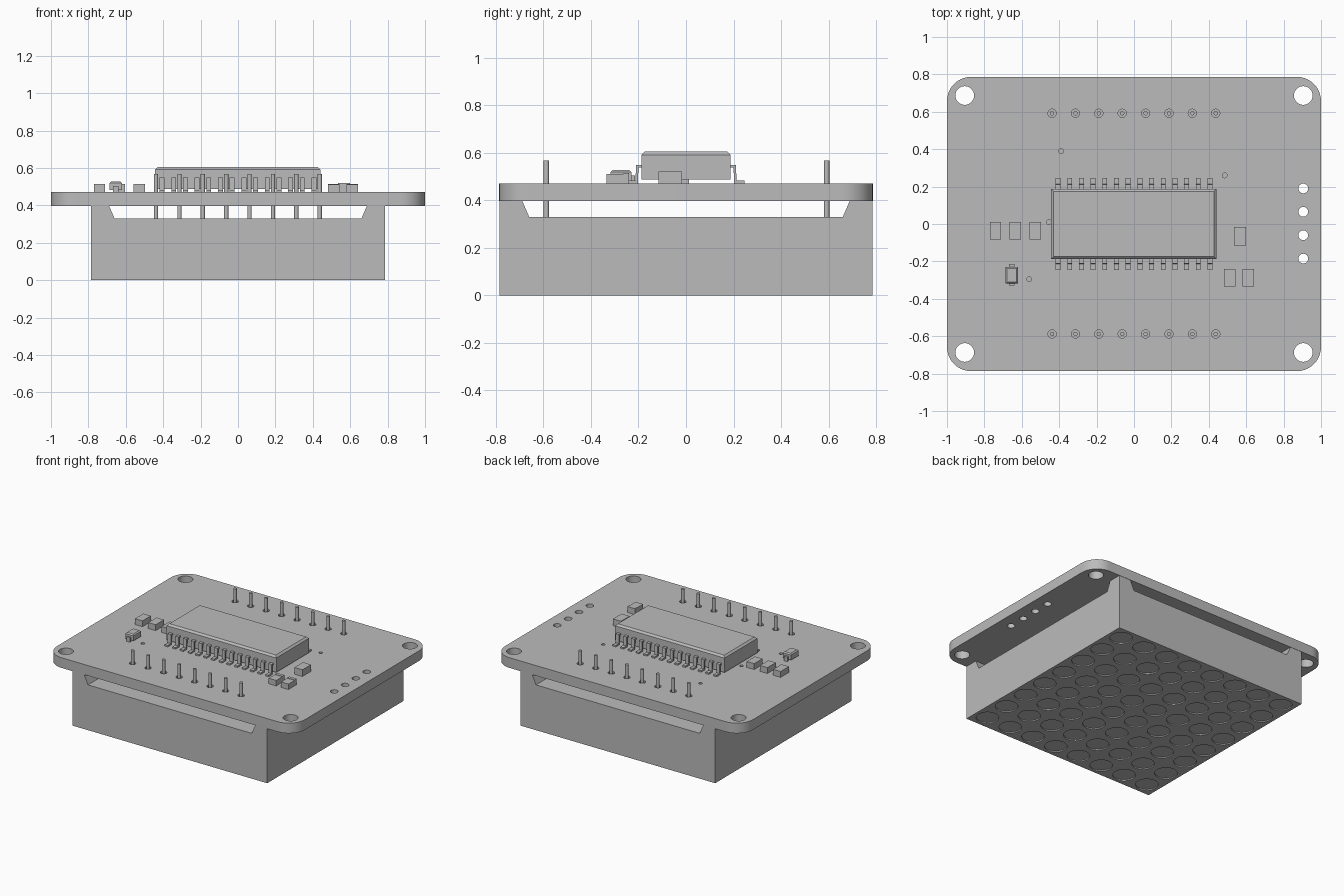
import bpy, bmesh, math
from mathutils import Matrix, Vector

if "Cube" in bpy.data.objects:
    bpy.data.objects.remove(bpy.data.objects["Cube"])

grey = bpy.data.materials.new("plain grey")
grey.use_nodes = True
colour = (0.5, 0.5, 0.5, 1)
grey.diffuse_color = colour
grey.node_tree.nodes["Principled BSDF"].inputs["Base Color"].default_value = colour

BOARD_BOTTOM, BOARD_TOP = 0.398, 0.472
HALF_BODY = 0.785


def finish(name, bm):
    bmesh.ops.recalc_face_normals(bm, faces=bm.faces)
    mesh = bpy.data.meshes.new(name)
    bm.to_mesh(mesh)
    bm.free()
    mesh.materials.append(grey)
    obj = bpy.data.objects.new(name, mesh)
    bpy.context.collection.objects.link(obj)
    return obj


def activate(obj):
    bpy.ops.object.select_all(action="DESELECT")
    obj.select_set(True)
    bpy.context.view_layer.objects.active = obj


def smooth(obj):
    activate(obj)
    bpy.ops.object.shade_smooth_by_angle(angle=math.radians(35))


def cut(obj, cutter):
    activate(obj)
    mod = obj.modifiers.new("cut", "BOOLEAN")
    mod.operation = "DIFFERENCE"
    mod.solver = "EXACT"
    mod.object = cutter
    bpy.ops.object.modifier_apply(modifier=mod.name)
    bpy.data.objects.remove(cutter)


def add_box(bm, x0, x1, y0, y1, z0, z1):
    size = Matrix.Diagonal((x1 - x0, y1 - y0, z1 - z0, 1))
    centre = Matrix.Translation(((x0 + x1) / 2, (y0 + y1) / 2, (z0 + z1) / 2))
    return bmesh.ops.create_cube(bm, size=1, matrix=centre @ size)["verts"]


def add_rod(bm, x, y, z0, z1, radius, sides=24):
    bmesh.ops.create_cone(bm, cap_ends=True, segments=sides, radius1=radius, radius2=radius,
                          depth=z1 - z0, matrix=Matrix.Translation((x, y, (z0 + z1) / 2)))


def add_prism(bm, points, direction):
    face = bm.faces.new([bm.verts.new(p) for p in points])
    new = bmesh.ops.extrude_face_region(bm, geom=[face])["geom"]
    moved = [g for g in new if isinstance(g, bmesh.types.BMVert)]
    bmesh.ops.translate(bm, verts=moved, vec=Vector(direction))


def chamfer_top(bm, verts, width):
    top = max(v.co.z for v in verts)
    edges = {e for v in verts for e in v.link_edges
             if all(abs(w.co.z - top) < 1e-5 for w in e.verts)}
    bmesh.ops.bevel(bm, geom=list(edges), offset=width, segments=1, affect="EDGES")


# Positions shared by the pins and their holes
pin_spots = [(-0.438 + 0.125 * i, y) for y in (-0.588, 0.592) for i in range(8)]

# Circuit board with rounded corners
bm = bmesh.new()
corner, steps = 0.13, 10
outline = []
for k, (sx, sy) in enumerate(((1, 1), (-1, 1), (-1, -1), (1, -1))):
    for s in range(steps + 1):
        a = math.pi / 2 * (k + s / steps)
        outline.append((sx * (1 - corner) + corner * math.cos(a),
                        sy * (0.787 - corner) + corner * math.sin(a), BOARD_BOTTOM))
add_prism(bm, outline, (0, 0, BOARD_TOP - BOARD_BOTTOM))
board = finish("circuit_board", bm)

# Mounting holes, cable holes, pin holes and vias
bm = bmesh.new()
holes = [(sx * 0.905, sy * 0.687, 0.05) for sx in (-1, 1) for sy in (-1, 1)]
holes += [(0.905, 0.19 - 0.125 * i, 0.026) for i in range(4)]
holes += [(x, y, 0.022) for x, y in pin_spots]
holes += [(x, y, 0.013) for x, y in ((-0.39, 0.39), (0.485, 0.26), (-0.455, 0.01), (-0.56, -0.295))]
for x, y, r in holes:
    add_rod(bm, x, y, 0.35, 0.55, r, 32)
cut(board, finish("board_hole_cutter", bm))
smooth(board)

# Display block with sloped clearance channels that leave four corner posts
bm = bmesh.new()
add_box(bm, -HALF_BODY, HALF_BODY, -HALF_BODY, HALF_BODY, 0, BOARD_BOTTOM)
block = finish("display_block", bm)
channel = ((-0.69, BOARD_BOTTOM + 0.001), (-0.66, 0.33), (0.66, 0.33), (0.69, BOARD_BOTTOM + 0.001))
for along_x in (True, False):
    bm = bmesh.new()
    if along_x:
        add_prism(bm, [(-1, u, z) for u, z in channel], (2, 0, 0))
    else:
        add_prism(bm, [(u, -1, z) for u, z in channel], (0, 2, 0))
    cut(block, finish("channel_cutter", bm))

# Grid of shallow round light windows underneath
bm = bmesh.new()
pitch = HALF_BODY / 4
for i in range(8):
    for j in range(8):
        add_rod(bm, (i - 3.5) * pitch, (j - 3.5) * pitch, -0.02, 0.008, 0.075, 32)
cut(block, finish("light_window_cutter", bm))
smooth(block)

# Header pins
bm = bmesh.new()
for x, y in pin_spots:
    add_rod(bm, x, y, 0.33, 0.567, 0.0115, 16)
smooth(finish("header_pins", bm))

# Driver chip body
bm = bmesh.new()
chamfer_top(bm, add_box(bm, -0.443, 0.44, -0.188, 0.188, 0.487, 0.605), 0.013)
finish("driver_chip", bm)

# Chip leads, bent outwards at the foot
bm = bmesh.new()
lead = ((0.18, 0.548), (0.21, 0.548), (0.213, 0.483), (0.247, 0.483),
        (0.247, BOARD_TOP), (0.203, BOARD_TOP), (0.2, 0.538), (0.18, 0.538))
for side in (-1, 1):
    for i in range(14):
        x = (i - 6.5) * 0.0625
        add_prism(bm, [(x - 0.013, side * y, z) for y, z in lead], (0.026, 0, 0))
finish("chip_leads", bm)

# Small surface parts
bm = bmesh.new()
for x in (-0.741, -0.635, -0.528):
    add_box(bm, x - 0.03, x + 0.03, -0.084, 0.012, BOARD_TOP, 0.515)
finish("capacitors", bm)

bm = bmesh.new()
add_box(bm, 0.535, 0.6, -0.115, -0.016, BOARD_TOP, 0.521)
finish("large_capacitor", bm)

bm = bmesh.new()
for x in (0.512, 0.611):
    add_box(bm, x - 0.03, x + 0.03, -0.335, -0.24, BOARD_TOP, 0.512)
    add_box(bm, x - 0.03, x + 0.03, -0.264, -0.24, 0.511, 0.515)
finish("resistors", bm)

# Diode with a lead at each end
bm = bmesh.new()
chamfer_top(bm, add_box(bm, -0.686, -0.62, -0.318, -0.23, 0.483, 0.527), 0.008)
for inner, outer in ((-0.23, -0.214), (-0.318, -0.33)):
    low, high = sorted((inner, outer))
    add_box(bm, -0.667, -0.639, low, high, BOARD_TOP, 0.505)
finish("diode", bm)
